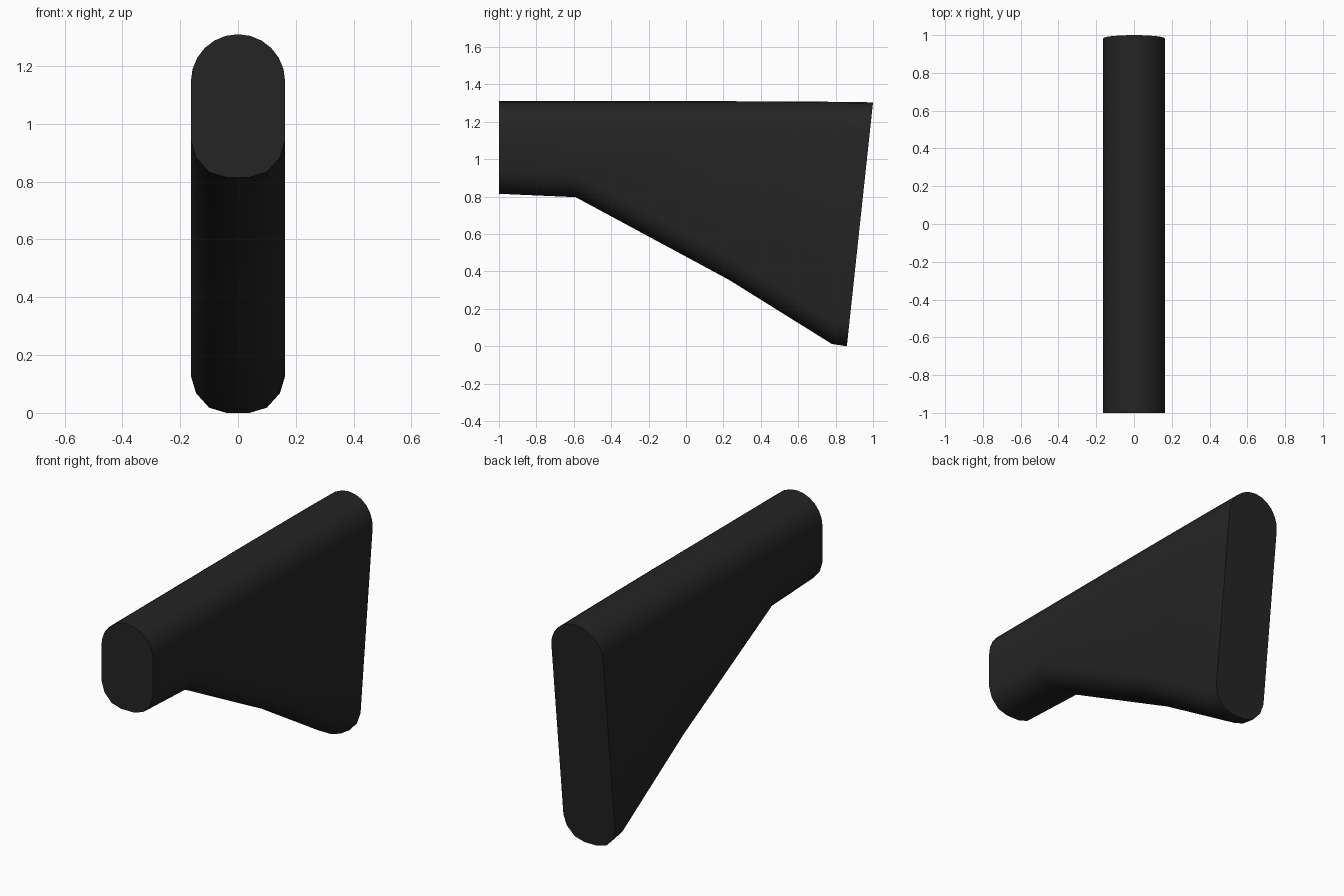
import bpy, bmesh, math

if "Cube" in bpy.data.objects:
    bpy.data.objects.remove(bpy.data.objects["Cube"])

mat = bpy.data.materials.new("matte black")
mat.diffuse_color = (0.018, 0.018, 0.018, 1)
mat.use_nodes = True
mat.node_tree.nodes["Principled BSDF"].inputs["Base Color"].default_value = mat.diffuse_color

R = 0.163
# lower corner of the cross-section: (x, height above the underside)
CORNER = [(R, 0.128), (0.145, 0.068), (0.10, 0.018), (0.04, 0.0)]
# stations along the stock: (y, underside z, top z, backward lean per unit z)
STATIONS = [(-1.0, 0.815, 1.31, 0), (-0.59, 0.797, 1.31, 0), (0.23, 0.355, 1.31, 0),
            (0.78, 0.012, 1.307, 0), (0.86, 0.0, 1.304, 0.1073)]


def section(y, low, top, lean):
    """Closed loop: round top, faceted rounded bottom."""
    pts = [(R * math.cos(a), top - R + R * math.sin(a))
           for a in (math.pi * i / 12 for i in range(13))]
    pts += [(-x, low + h) for x, h in CORNER]
    pts += [(x, low + h) for x, h in reversed(CORNER)]
    return [(x, y + lean * z, z) for x, z in pts]


# stock body lofted through the stations, capped at both ends
bm = bmesh.new()
rings = [[bm.verts.new(p) for p in section(*s)] for s in STATIONS]
n = len(rings[0])
for a, b in zip(rings, rings[1:]):
    for i in range(n):
        j = (i + 1) % n
        bm.faces.new((a[i], a[j], b[j], b[i]))
bm.faces.new(rings[0])
bm.faces.new(rings[-1])
bmesh.ops.recalc_face_normals(bm, faces=bm.faces[:])

mesh = bpy.data.meshes.new("stock")
bm.to_mesh(mesh)
bm.free()
mesh.materials.append(mat)
stock = bpy.data.objects.new("stock", mesh)
bpy.context.collection.objects.link(stock)

bpy.context.view_layer.objects.active = stock
stock.select_set(True)
bpy.ops.object.shade_smooth_by_angle(angle=math.radians(40))
